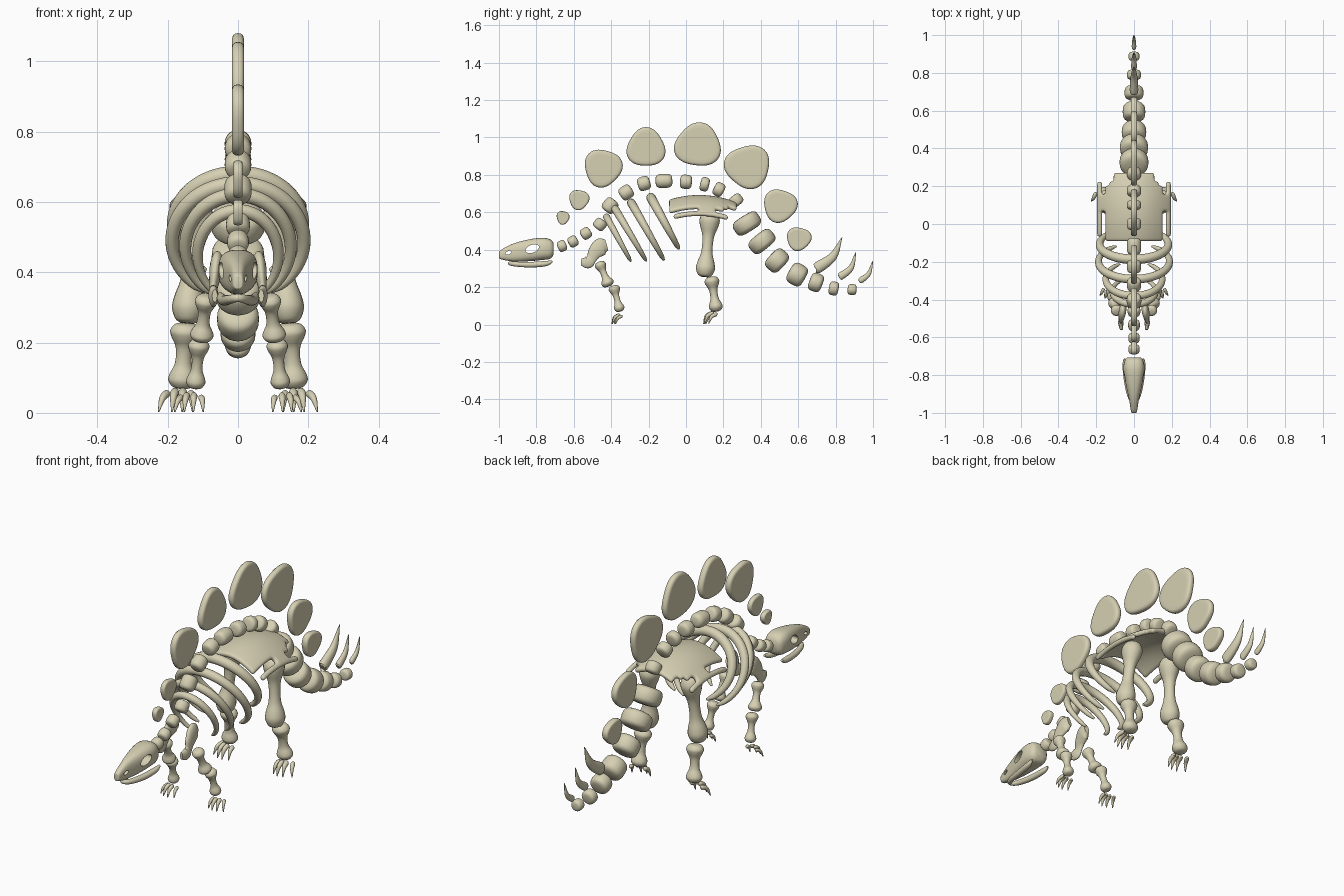
import bpy, bmesh, math
from mathutils import Vector

if "Cube" in bpy.data.objects:
    bpy.data.objects.remove(bpy.data.objects["Cube"])

bone_mat = bpy.data.materials.new("aged bone")
bone_mat.diffuse_color = (0.67, 0.63, 0.45, 1)
bone_mat.use_nodes = True
bone_mat.node_tree.nodes["Principled BSDF"].inputs["Base Color"].default_value = bone_mat.diffuse_color
X = Vector((1, 0, 0))


def finish(name, bm):
    bmesh.ops.recalc_face_normals(bm, faces=bm.faces)
    me = bpy.data.meshes.new(name)
    bm.to_mesh(me)
    bm.free()
    ob = bpy.data.objects.new(name, me)
    bpy.context.collection.objects.link(ob)
    me.materials.append(bone_mat)
    smooth(ob)
    return ob


def smooth(ob):
    bpy.ops.object.select_all(action='DESELECT')
    ob.select_set(True)
    bpy.context.view_layer.objects.active = ob
    bpy.ops.object.shade_smooth_by_angle(angle=math.radians(50))


def loft(name, rings):
    bm = bmesh.new()
    vs = [[bm.verts.new(p) for p in r] for r in rings]
    n = len(vs[0])
    for a, b in zip(vs, vs[1:]):
        for i in range(n):
            bm.faces.new((a[i], a[(i + 1) % n], b[(i + 1) % n], b[i]))
    bm.faces.new(vs[0])
    bm.faces.new(vs[-1])
    return finish(name, bm)


def spline(pts, steps):
    # Catmull-Rom through points of any dimension
    pts = [Vector(p) for p in pts]
    P = [2 * pts[0] - pts[1]] + pts + [2 * pts[-1] - pts[-2]]
    out = []
    for i in range(1, len(P) - 2):
        a, b, c, d = P[i - 1:i + 3]
        for k in range(steps):
            t = k / steps
            out.append(0.5 * (2 * b + (c - a) * t + (2 * a - 5 * b + 4 * c - d) * t * t
                              + (3 * b - a - 3 * c + d) * t ** 3))
    return out + [pts[-1]]


def sweep(name, pts, ref=X, flat=1.0, steps=4, n=20):
    # tapered tube through (x, y, z, radius); flat scales it along ref
    s = spline(pts, steps)
    c = [p.to_3d() for p in s]
    rings = []
    for i, p in enumerate(c):
        t = (c[min(i + 1, len(c) - 1)] - c[max(i - 1, 0)]).normalized()
        u = (ref - t * t.dot(ref)).normalized()
        v = t.cross(u)
        r = max(s[i].w, 0.001)
        rings.append([p + u * r * flat * math.cos(a) + v * r * math.sin(a)
                      for a in (2 * math.pi * k / n for k in range(n))])
    return loft(name, rings)


def limb_bone(name, a, b, ra, rb, flat=1.0):
    a, b = Vector(a), Vector(b)
    prof = [(0, .4), (.03, .75), (.12, 1), (.22, .9), (.35, .62), (.5, .54),
            (.65, .62), (.78, .9), (.88, 1), (.97, .75), (1, .4)]
    return sweep(name, [(*a.lerp(b, t), k * (ra + (rb - ra) * t)) for t, k in prof], flat=flat)


# skull: superellipse sections (y, half width, top, bottom)
sections = [(-1, .008, .382, .36), (-.992, .016, .397, .35), (-.93, .026, .43, .338),
            (-.85, .044, .453, .338), (-.77, .056, .464, .345), (-.725, .05, .455, .352),
            (-.708, .036, .435, .375)]
rings = []
for y, w, top, bot in spline(sections, 4):
    ring = []
    for k in range(32):
        c, s = math.cos(k * math.pi / 16), math.sin(k * math.pi / 16)
        ring.append((w * math.copysign(abs(c) ** .75, c), y,
                     (top + bot) / 2 + (top - bot) / 2 * math.copysign(abs(s) ** .75, s)))
    rings.append(ring)
skull = loft("skull", rings)

# eye and nostril openings cut through the skull
for y, z, a, b in [(-.822, .405, .036, .022), (-.95, .383, .016, .009)]:
    cutter = loft("opening_cutter", [[(x, y + a * math.cos(k * math.pi / 12),
                                       z + b * math.sin(k * math.pi / 12) + a * .25 * math.cos(k * math.pi / 12))
                                      for k in range(24)] for x in (-.1, .1)])
    cutter.hide_render = True
    mod = skull.modifiers.new("opening", 'BOOLEAN')
    mod.operation, mod.object, mod.solver = 'DIFFERENCE', cutter, 'EXACT'
    bpy.context.view_layer.objects.active = skull
    bpy.ops.object.modifier_apply(modifier="opening")
    bpy.data.objects.remove(cutter)
smooth(skull)

# lower jaw: U-shaped bar
half = [(.05, -.715, .338, .006), (.047, -.75, .326, .014), (.038, -.83, .32, .015), (.022, -.91, .323, .013)]
sweep("lower_jaw", half + [(0, -.94, .327, .011)] + [(-x, y, z, r) for x, y, z, r in half[::-1]],
      ref=Vector((0, 0, 1)))

# spine: y, z, half length, radius
spine = [(-.663, .42, .024, .03), (-.604, .444, .026, .03), (-.535, .487, .028, .031),
         (-.46, .535, .029, .034), (-.406, .636, .038, .039), (-.32, .706, .036, .038),
         (-.225, .754, .034, .038), (-.118, .768, .045, .038), (0, .763, .032, .038),
         (.1, .75, .024, .038), (.176, .722, .028, .038), (.267, .663, .03, .038),
         (.326, .54, .045, .077), (.406, .444, .045, .075), (.487, .342, .046, .065),
         (.594, .267, .047, .06), (.695, .225, .036, .05), (.79, .193, .026, .037), (.888, .187, .024, .029)]
for i, (y, z, h, r) in enumerate(spine):
    a, b = spine[max(i - 1, 0)], spine[min(i + 1, len(spine) - 1)]
    d = Vector((0, b[0] - a[0], b[1] - a[1])).normalized()
    pts = []
    for k in range(13):
        ang = math.pi * k / 12
        c = math.cos(ang)
        p = Vector((0, y, z)) - d * h * math.copysign(abs(c) ** .6, c)
        pts.append((*p, r * max(math.sin(ang), .0001) ** .55))
    sweep("vertebra_%d" % (i + 1), pts, steps=1, n=28)

# back plates: y, z, half size along y, half size along z, corner angle
plates = [(-.658, .572, .034, .036, 20), (-.572, .668, .053, .053, 20), (-.444, .838, .1, .1, 15),
          (-.214, .945, .102, .103, 90), (.064, .958, .123, .115, 82), (.33, .845, .12, .115, 48),
          (.503, .636, .089, .088, 12), (.603, .459, .065, .062, 15)]
for i, (y, z, a, b, phi) in enumerate(plates):
    t = .017 if a > .06 else .013
    rings = []
    for x, inset in [(-1, .35), (-1, .16), (-.85, .07), (-.5, .015), (0, 0), (.5, .015), (.85, .07), (1, .16), (1, .35)]:
        ring = []
        for k in range(48):
            th = 2 * math.pi * k / 48
            m = (1 + .075 * math.cos(3 * (th - math.radians(phi)))) * (1 - inset * .8)
            ring.append((x * t, y + a * m * math.cos(th), z + b * m * math.sin(th)))
        rings.append(ring)
    loft("back_plate_%d" % (i + 1), rings)

# tail spikes: base, bend, tip, radius
for i, (b, m, t, r) in enumerate([((.706, .305), (.786, .365), (.834, .465), .03),
                                  ((.83, .26), (.882, .303), (.908, .386), .02),
                                  ((.937, .238), (.977, .272), (.999, .34), .016)]):
    sweep("tail_spike_%d" % (i + 1), [(0, b[0] - .012, b[1] - .008, r * .55), (0, *b, r),
                                      (0, *m, r * .75), (0, *t, .002)], flat=.75, steps=8)

# ribs: tilted open hoops, top (y, z), bottom (y, z), half width
ribs = [((-.425, .575), (-.295, .338), .115), ((-.38, .62), (-.212, .34), .15),
        ((-.292, .65), (-.118, .345), .188), ((-.187, .678), (-.038, .405), .182)]
for i, (top, bot, w) in enumerate(ribs):
    a, b = Vector((0, *top)), Vector((0, *bot))
    k = .75 + .09 * i
    pts = []
    for j in range(-15, 16):
        th = math.radians(j * 10)
        p = a.lerp(b, (1 - math.cos(th)) / 1.866)
        f = abs(j) / 15
        pts.append((w * math.sin(th), p.y, p.z, k * (.025 - .014 * f * f) * (.5 if f == 1 else 1)))
    sweep("rib_pair_%d" % (i + 1), pts, ref=(b - a).cross(X).normalized(), steps=2, n=16)

# pelvis: arched shell with slots on each side
bm = bmesh.new()
cells, S = {}, .0225


def pelvis_vert(i, j):
    if (i, j) not in cells:
        x, y = i * S * .95, -.09 + j * S
        cells[i, j] = bm.verts.new((x, y, .68 - 2.6 * x * x - 1.0 * (y - .07) ** 2))
    return cells[i, j]


for i in range(-9, 9):
    c = i if i >= 0 else -i - 1
    for j in range(16):
        keep = j in range(0, 16) if c < 5 else j in range(0, 14) if c < 6 else \
            j in range(0, 13) if c < 7 else j in range(7, 11) if c == 7 else j in range(1, 14)
        if keep:
            bm.faces.new([pelvis_vert(*q) for q in ((i, j), (i + 1, j), (i + 1, j + 1), (i, j + 1))])
pelvis = finish("pelvis", bm)
mod = pelvis.modifiers.new("thickness", 'SOLIDIFY')
mod.thickness, mod.offset = .026, 0
mod = pelvis.modifiers.new("rounding", 'SUBSURF')
mod.levels = mod.render_levels = 2

for side, s in (("left", 1), ("right", -1)):
    # shoulder blade: fan-shaped bar with a lower hook
    sweep(side + "_shoulder_blade", [(s * .055, -.425, .425, .03), (s * .06, -.455, .415, .047),
                                     (s * .066, -.487, .385, .038), (s * .07, -.505, .352, .027),
                                     (s * .07, -.525, .333, .033), (s * .066, -.56, .333, .018)],
          flat=.42, steps=6)
    # legs
    limb_bone(side + "_upper_arm", (s * .09, -.465, .335), (s * .105, -.412, .205), .03, .034)
    limb_bone(side + "_forearm", (s * .11, -.388, .208), (s * .122, -.352, .07), .031, .027)
    limb_bone(side + "_thigh", (s * .115, .13, .6), (s * .145, .1, .255), .055, .05, .92)
    limb_bone(side + "_shin", (s * .148, .135, .255), (s * .16, .163, .07), .04, .036, 1.1)
    # toes: x, y, sideways splay, size
    feet = {"front": [(.105, -.365, -.006, .8), (.125, -.375, .002, .9), (.145, -.372, .008, .9), (.16, -.358, .02, .8)],
            "hind": [(.135, .13, -.006, 1), (.157, .12, .002, 1.1), (.178, .125, .01, 1.1), (.2, .145, .026, 1)]}
    for foot, toes in feet.items():
        for i, (x, y, dx, k) in enumerate(toes):
            sweep("%s_%s_toe_%d" % (side, foot, i + 1),
                  [(s * x, y + .022 * k, .055 * k, .005), (s * (x + dx * .15), y + .014 * k, .054 * k, .011 * k),
                   (s * (x + dx * .6), y - .01 * k, .04 * k, .009 * k),
                   (s * (x + dx), y - .024 * k, .003, .002)], steps=5, n=12)
